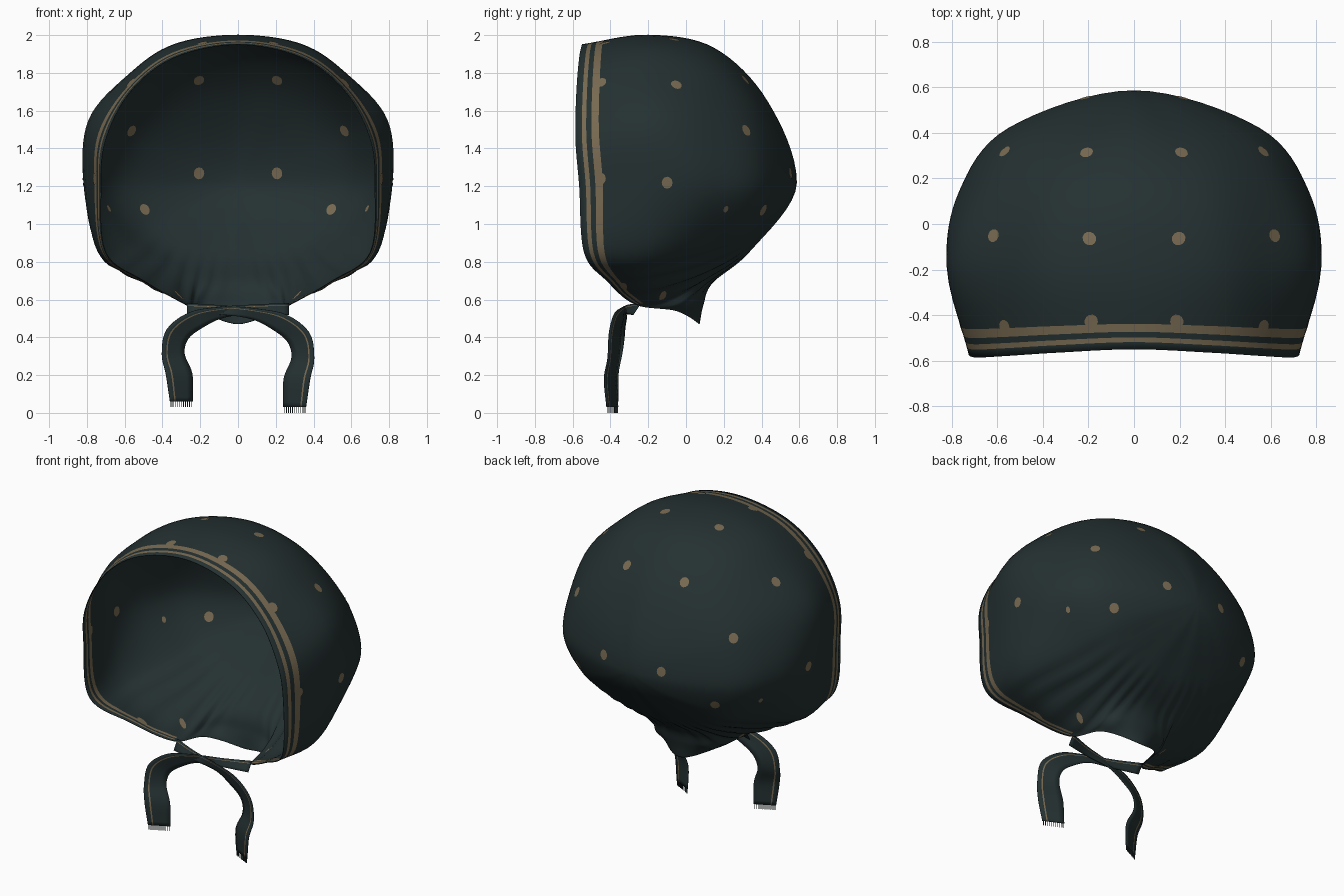
import bpy, bmesh, math
from mathutils import Vector
from mathutils.bvhtree import BVHTree

cube = bpy.data.objects.get("Cube")
if cube:
    bpy.data.objects.remove(cube)


def make_material(name, colour):
    mat = bpy.data.materials.new(name)
    mat.use_nodes = True
    mat.diffuse_color = (*colour, 1)
    mat.node_tree.nodes["Principled BSDF"].inputs["Base Color"].default_value = (*colour, 1)
    mat.node_tree.nodes["Principled BSDF"].inputs["Roughness"].default_value = 0.8
    return mat


cloth = make_material("dark teal cloth", (0.018, 0.03, 0.031))
tan = make_material("tan print", (0.19, 0.145, 0.085))


def add_object(name, bm, materials, smooth=True):
    bm.normal_update()
    for face in bm.faces:
        face.smooth = smooth
    mesh = bpy.data.meshes.new(name)
    bm.to_mesh(mesh)
    bm.free()
    for mat in materials:
        mesh.materials.append(mat)
    obj = bpy.data.objects.new(name, mesh)
    bpy.context.collection.objects.link(obj)
    return obj


def mirrored(obj):
    mod = obj.modifiers.new("mirror", "MIRROR")
    mod.merge_threshold = 0.002


def thicken(obj):
    mod = obj.modifiers.new("cloth thickness", "SOLIDIFY")
    mod.thickness = 0.004
    mod.offset = 0


def spline(points, t):
    """Smooth curve through points; the first and last only steer the ends."""
    i = min(int(t), len(points) - 4)
    t -= i
    a, b, c, d = points[i:i + 4]
    return 0.5 * (2 * b + (c - a) * t + (2 * a - 5 * b + 4 * c - d) * t * t
                  + (3 * b - a - 3 * c + d) * t ** 3)


def flip(p):
    return Vector((-p.x, p.y, p.z))


def grid_mesh(rows, rule):
    bm = bmesh.new()
    grid = [[bm.verts.new(p) for p in row] for row in rows]
    for r in range(len(grid) - 1):
        for c in range(len(grid[0]) - 1):
            face = bm.faces.new((grid[r][c], grid[r][c + 1], grid[r + 1][c + 1], grid[r + 1][c]))
            face.material_index = rule(r, c)
    return bm


# Half outlines of the scarf, crown to nape: open edge, widest belt, two back belts
edge = [(0, -.55, 1.95), (.34, -.565, 1.88), (.57, -.58, 1.7), (.7, -.585, 1.45), (.725, -.565, 1.2),
        (.7, -.54, .85), (.5, -.42, .7), (.28, -.27, .575), (.2, -.05, .54), (0, .07, .47)]
belt = [(0, -.2, 2), (.34, -.2, 1.95), (.58, -.2, 1.79), (.79, -.2, 1.55), (.815, -.18, 1.22),
        (.74, -.2, .86), (.55, -.2, .72), (.29, -.12, .61), (.2, .03, .58), (0, .09, .57)]
rear = [(0, .15, 1.93), (.3, .15, 1.87), (.52, .15, 1.72), (.7, .14, 1.5), (.765, .14, 1.2),
        (.63, .12, .93), (.45, .12, .8), (.28, .11, .72), (.15, .12, .69), (0, .14, .69)]
back = [(0, .43, 1.65), (.18, .42, 1.62), (.34, .42, 1.54), (.48, .42, 1.4), (.55, .42, 1.2),
        (.46, .4, 1.03), (.34, .36, .93), (.22, .34, .88), (.11, .34, .86), (0, .34, .86)]
pole = Vector((0, .585, 1.22))

loops = []
for outline in (edge, belt, rear, back):
    pts = [Vector(p) for p in outline]
    loops.append([flip(pts[1])] + pts + [flip(pts[-2])])

# Rows run from the open edge to the back; the first few bound the two stripes
row_steps = [0, .09, .15, .22, .32, .45, .6, .8] + [1 + i / 8 for i in range(25)]
STRIPE_ROWS = (1, 3)
PER_SPAN, SPANS = 8, 9
CHIN = 7 * PER_SPAN

rows = [[] for _ in row_steps]
for j in range(PER_SPAN * SPANS + 1):
    s = j / PER_SPAN
    ring = [spline(loop, s) for loop in loops]
    beyond = Vector((-ring[3].x, ring[3].y, 2 * pole.z - ring[3].z))
    meridian = [2 * ring[0] - ring[1]] + ring + [pole, beyond]
    for row, u in zip(rows, row_steps):
        p = spline(meridian, u)
        # soft gathers drawn in towards the chin and nape
        fade = max(0, min(1, s - 5)) * max(0, math.sin(math.pi * min(1, u / 3))) * min(1, 9 - s)
        out = Vector((p.x, 0, p.z - pole.z))
        if out.length > 0:
            p += out.normalized() * .009 * fade * math.sin(s * 11)
        row.append(p)

bm = grid_mesh(rows, lambda r, c: int(r in STRIPE_ROWS and c < CHIN))
bmesh.ops.remove_doubles(bm, verts=bm.verts, dist=0.0005)
for v in bm.verts:
    if v.co.x < 0.0005:
        v.co.x = 0
surface = BVHTree.FromBMesh(bm)
scarf = add_object("head_scarf", bm, (cloth, tan))
mirrored(scarf)
thicken(scarf)


def add_dot(bm, tree, centre, radius, stretch=1):
    """Thin printed spot that follows the cloth and shows on both sides."""
    hit, normal, _, _ = tree.find_nearest(Vector(centre))
    up = Vector((0, 0, 1)) - normal * normal.z
    if up.length < 0.1:
        up = Vector((0, 1, 0)) - normal * normal.y
    up.normalize()
    side = normal.cross(up)
    count = 12
    ring = [hit]
    for i in range(count):
        a = 2 * math.pi * i / count
        p = hit + radius * (side * math.cos(a) + up * math.sin(a) * stretch)
        ring.append(tree.find_nearest(p)[0])
    for sign in (-1, 1):
        vs = [bm.verts.new(p + normal * sign * .0045) for p in ring]
        for i in range(count):
            bm.faces.new((vs[0], vs[1 + i], vs[1 + (i + 1) % count]))


# Printed spots on the scarf
spots = [(.2, -.06, 2), (.62, -.05, 1.74), (.21, .32, 1.77), (.56, .31, 1.49), (.21, .56, 1.27),
         (.48, .38, 1.09), (.8, -.1, 1.22), (.19, -.43, 1.97), (.57, -.45, 1.75), (.77, -.455, 1.24)]
bm = bmesh.new()
for spot in spots:
    add_dot(bm, surface, spot, .029, 1.1)
add_dot(bm, surface, (.67, .2, 1.09), .014, 1.4)
for spot in ((.47, -.33, .67), (.3, -.13, .64)):
    add_dot(bm, surface, spot, .018, 2)
mirrored(add_object("scarf_spots", bm, (tan,)))

# Tie ribbons: centre line and half-width direction, from chin corner to hanging end
centre_line = [(-.27, -.26, .55), (-.1, -.31, .545), (.08, -.33, .525), (.22, -.35, .48),
               (.32, -.365, .4), (.343, -.375, .29), (.312, -.395, .18), (.3, -.39, .03)]
half_width = [(0, .02, .03), (0, .01, .025), (.01, -.01, .028), (.035, -.02, .04),
              (.057, -.03, .025), (.06, -.03, 0), (.07, -.033, 0), (.06, -.03, 0)]
across = [-1, -.5, 0, .5, .62, 1]


def with_ends(points):
    pts = [Vector(p) for p in points]
    return [2 * pts[0] - pts[1]] + pts + [2 * pts[-1] - pts[-2]]


def make_tie(name, sign, lift, shift):
    line, wide = with_ends(centre_line), with_ends(half_width)
    steps = 42
    rows = []
    for k in range(steps + 1):
        t = 7 * k / steps
        c, w = spline(line, t), spline(wide, t)
        c.z += lift * t / 7
        c.y += shift * math.sin(math.pi * t / 7)
        rows.append([Vector((sign * p.x, p.y, p.z)) for p in (c + w * a for a in across)])
    bm = grid_mesh(rows, lambda r, col: int(col == 3))
    tree = BVHTree.FromBMesh(bm)
    thicken(add_object(name, bm, (cloth, tan)))

    # spots on the ribbon
    bm = bmesh.new()
    for x, z in ((.36, .35), (.345, .17), (.25, .47)):
        add_dot(bm, tree, (sign * x, -.4, z + lift), .017)
    add_object(name + "_spots", bm, (tan,))

    # frayed threads at the hanging end
    bm = bmesh.new()
    first, last = rows[-1][0], rows[-1][-1]
    threads = 11
    for i in range(threads):
        p = first.lerp(last, (i + .5) / threads)
        made = bmesh.ops.create_cube(bm, size=1)["verts"]
        for v in made:
            v.co = Vector((v.co.x * .004, v.co.y * .004, v.co.z * .03)) + p - Vector((0, 0, .015))
    add_object(name + "_fringe", bm, (cloth,), smooth=False)


make_tie("left_tie", 1, 0, -.012)
make_tie("right_tie", -1, .03, .008)
